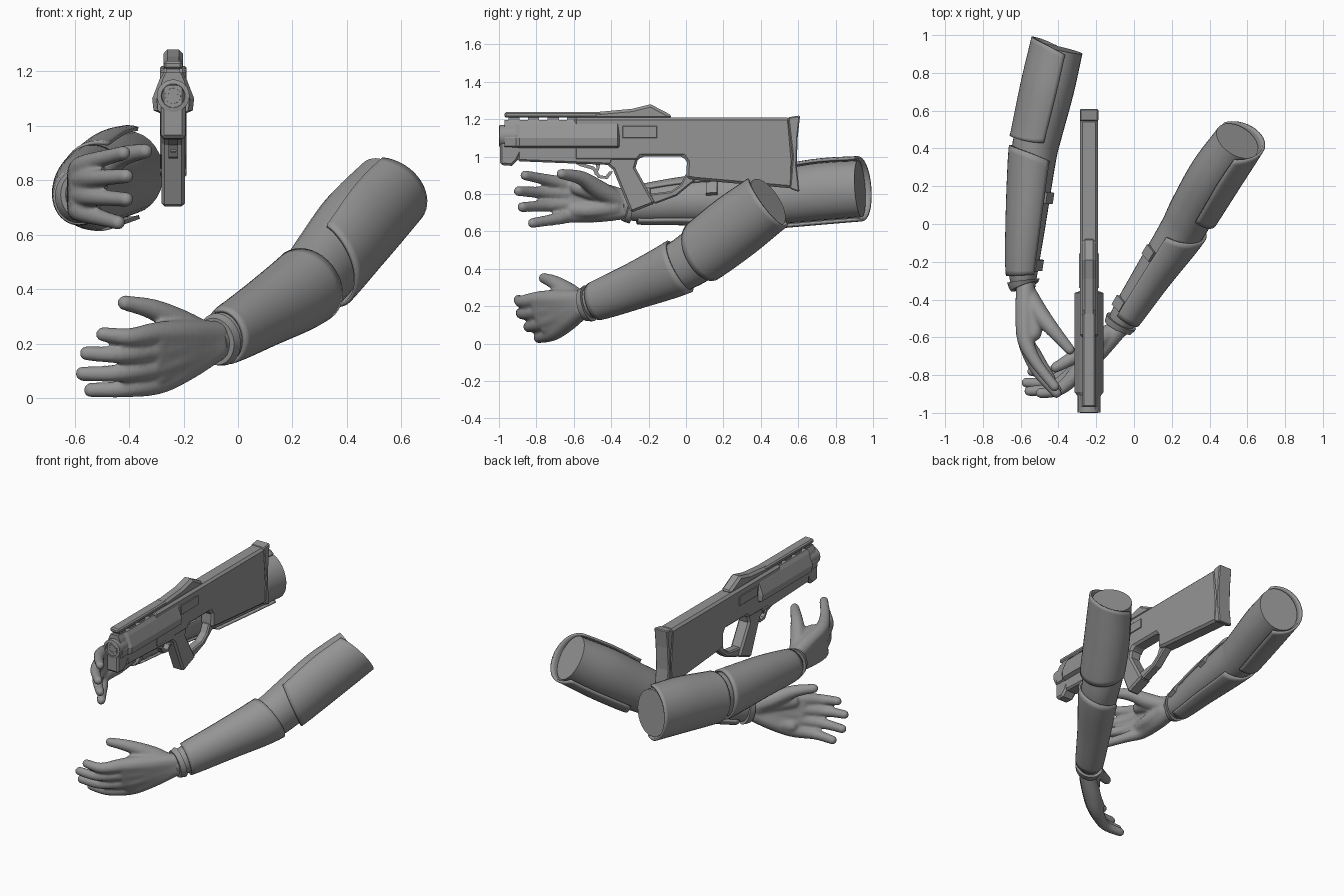
import bpy, bmesh, math
from mathutils import Vector

if "Cube" in bpy.data.objects:
    bpy.data.objects.remove(bpy.data.objects["Cube"])

grey = bpy.data.materials.new("matte_grey")
grey.diffuse_color = (0.3, 0.3, 0.3, 1)
grey.use_nodes = True
grey.node_tree.nodes["Principled BSDF"].inputs["Base Color"].default_value = grey.diffuse_color
GX = -0.238  # centre plane of the rifle


def finish(name, bm, smooth=None):
    bmesh.ops.recalc_face_normals(bm, faces=bm.faces)
    me = bpy.data.meshes.new(name)
    bm.to_mesh(me)
    bm.free()
    me.materials.append(grey)
    ob = bpy.data.objects.new(name, me)
    bpy.context.collection.objects.link(ob)
    if smooth:
        bpy.ops.object.select_all(action='DESELECT')
        ob.select_set(True)
        bpy.context.view_layer.objects.active = ob
        bpy.ops.object.shade_smooth_by_angle(angle=math.radians(smooth))
    return ob


def prism(name, outline, half, bevel=0.0, x=GX):
    """Extrude a (y, z) outline sideways, symmetric about x."""
    bm = bmesh.new()
    f = bm.faces.new([bm.verts.new((x - half, y, z)) for y, z in outline])
    r = bmesh.ops.extrude_face_region(bm, geom=[f])
    bmesh.ops.translate(bm, vec=(2 * half, 0, 0),
                        verts=[v for v in r['geom'] if isinstance(v, bmesh.types.BMVert)])
    ob = finish(name, bm)
    if bevel:
        m = ob.modifiers.new("chamfer", 'BEVEL')
        m.width, m.segments = bevel, 1
        m.limit_method, m.angle_limit = 'ANGLE', math.radians(50)
    return ob


def loft(name, rings, caps=True, closed=True, smooth=None):
    bm = bmesh.new()
    rows = [[bm.verts.new(p) for p in r] for r in rings]
    n = len(rows[0])
    for a, b in zip(rows, rows[1:]):
        for i in range(n if closed else n - 1):
            j = (i + 1) % n
            bm.faces.new((a[i], a[j], b[j], b[i]))
    if caps:
        bm.faces.new(rows[0])
        bm.faces.new(rows[-1])
    return finish(name, bm, smooth)


def rect(y0, y1, z0, z1):
    return [(y0, z0), (y1, z0), (y1, z1), (y0, z1)]


# ---------- rifle ----------
prism("stock", [(-.6, 1.21), (.555, 1.21), (.575, .98), (.57, .83), (.05, .875), (0, .885),
                (.005, .97), (-.015, 1.0), (-.24, 1.0), (-.26, .975), (-.6, .975)], .048, .014)
prism("butt_plate", [(.545, 1.21), (.61, 1.22), (.597, 1.1), (.592, .95), (.607, .81),
                     (.555, .828), (.57, 1.0)], .049, .006)
prism("grip", [(-.46, .99), (-.39, .93), (-.295, .70), (-.165, .75), (-.27, .94), (-.25, 1.01),
               (-.4, 1.02)], .043, .012)
prism("grip_loop", [(-.2, .80), (-.08, .815), (-.03, .85), (0, .91), (.06, .88), (.01, .84),
                    (-.05, .79), (-.17, .745)], .03, .008)
prism("lower_receiver", [(-.9, 1.08), (-.9, .975), (-.4, .955), (-.36, 1.08)], .046, .01)


# wide faceted handguard with a blunt back end
def hexring(y, k):
    half = [(.035, 1.195), (.05, 1.17), (.077, 1.10), (.072, 1.056), (.045, 1.045)]
    pts = [(w * k, z) for w, z in half]
    return [(GX + w, y, z) for w, z in pts] + [(GX - w, y, z) for w, z in reversed(pts)]


loft("handguard", [hexring(-.97, .78), hexring(-.91, .8), hexring(-.89, 1), hexring(-.365, 1),
                   hexring(-.355, .64)])
prism("muzzle_block", [(-.995, 1.16), (-.995, .955), (-.93, .95), (-.90, .98), (-.86, 1.06),
                       (-.86, 1.16)], .045, .012)


def circle(y, r):
    return [(GX + r * math.cos(i * math.tau / 24), y, 1.11 + r * math.sin(i * math.tau / 24))
            for i in range(24)]


loft("muzzle", [circle(y, r) for y, r in ((-.88, .06), (-.997, .06), (-1.0, .044), (-.985, .04),
     (-.985, .03), (-.997, .028), (-.997, .018), (-.95, .016))], smooth=30)
prism("top_rail", rect(-.97, -.45, 1.208, 1.237), .034, .008)
for i in range(5):
    prism("rail_foot", rect(-.95 + i * .105, -.89 + i * .105, 1.18, 1.21), .026)
prism("rear_sight", [(-.5, 1.2), (-.49, 1.237), (-.29, 1.255), (-.19, 1.28), (-.085, 1.225),
                     (-.075, 1.2)], .036, .016)
for s in (-1, 1):
    prism("side_plate", rect(-.34, -.155, 1.10, 1.163), .004, .002, GX + s * .05)
prism("trigger", [(-.49, .98), (-.455, .98), (-.465, .93), (-.48, .90), (-.49, .905), (-.478, .94)], .01)
prism("trigger_guard", [(-.62, .98), (-.57, .95), (-.5, .93), (-.47, .885), (-.42, .88), (-.39, .92),
                        (-.41, .92), (-.43, .895), (-.46, .90), (-.49, .945), (-.56, .967)], .018)


# ---------- arms ----------
def sample(keys, t):
    """Smooth curve through keys; returns the value at t."""
    i = max(0, min(len(keys) - 2, int(math.floor(t))))
    u = t - i
    k = [Vector(keys[max(0, min(len(keys) - 1, i + d))]) for d in (-1, 0, 1, 2)]
    return 0.5 * (2 * k[1] + (k[2] - k[0]) * u + (2 * k[0] - 5 * k[1] + 4 * k[2] - k[3]) * u * u
                  + (3 * k[1] - k[0] - 3 * k[2] + k[3]) * u ** 3)


def on_arm(keys, t, a, off=0.0):
    p = sample(keys, t)
    d = (sample(keys, t + .05) - sample(keys, t - .05)).to_3d().normalized()
    side = d.cross(Vector((0, 0, 1))).normalized()
    up = side.cross(d)
    return p.to_3d() + side * math.cos(a) * (p[3] + off) + up * math.sin(a) * (p[3] * 1.17 + off)


def sleeve(name, keys, t0, t1, off=0.0, n=28):
    steps = max(4, int((t1 - t0) * 6))
    return loft(name, [[on_arm(keys, t0 + (t1 - t0) * s / steps, i * math.tau / n, off)
                        for i in range(n)] for s in range(steps + 1)], smooth=40)


def shell(name, keys, t0, t1, centre, spread, flare0, flare1, off):
    """Open armour plate wrapped around the arm, longest along its middle line."""
    rings = []
    for s in range(15):
        ring = []
        for i in range(29):
            q = i / 14 - 1
            c = math.cos(q * math.pi / 2)
            a0, a1 = t0 - flare0 * c, t1 + flare1 * c
            ring.append(on_arm(keys, a0 + (a1 - a0) * s / 14, centre + q * spread, off))
        rings.append(ring)
    ob = loft(name, rings, caps=False, closed=False, smooth=40)
    m = ob.modifiers.new("thickness", 'SOLIDIFY')
    m.thickness, m.offset = .014, 0


def clip(name, keys, t, a):
    bm = bmesh.new()
    bmesh.ops.create_cube(bm, size=1)
    c = on_arm(keys, t, a, .003)
    d = (on_arm(keys, t + .1, a) - on_arm(keys, t - .1, a)).normalized()
    n = (c - sample(keys, t).to_3d()).normalized()
    w = d.cross(n)
    for v in bm.verts:
        v.co = c + d * v.co.x * .06 + w * v.co.y * .07 + n * v.co.z * .026
    finish(name, bm)


def hand(name, fingers, extras):
    """Chains of balls along each finger and between them in the palm, fused into one skin."""
    webs = [[(Vector(a) + Vector(b)) / 2 for a, b in zip(f[:3], g[:3])]
            for f, g in zip(fingers, fingers[1:])]
    bm = bmesh.new()
    for path in fingers + webs + extras:
        steps = (len(path) - 1) * 9
        for s in range(steps + 1):
            p = sample(path, s * (len(path) - 1) / steps)
            r = bmesh.ops.create_icosphere(bm, subdivisions=2, radius=p[3])
            bmesh.ops.translate(bm, verts=r['verts'], vec=p.to_3d())
    ob = finish(name, bm, 180)
    m = ob.modifiers.new("fuse", 'REMESH')
    m.mode, m.voxel_size, m.use_smooth_shade = 'VOXEL', .008, True
    m = ob.modifiers.new("soften", 'SMOOTH')
    m.factor, m.iterations = .5, 8


def arm(side, keys, centre, fore_end, upper_centre, upper_start):
    sleeve(side + "_sleeve", keys, 0, 6)
    sleeve(side + "_wrist_band", keys, .25, .7, .018)
    shell(side + "_forearm_plate", keys, 1.0, fore_end, centre, 2.25, .08, .25, .01)
    shell(side + "_upper_arm_plate", keys, upper_start, 5.9, upper_centre, 1.85, .3, .35, .016)
    for t in (1.25, 2.4):
        clip(side + "_plate_clip", keys, t, centre + math.pi + (.5 if centre > 1 else -.5))


left = [(-.575, -.34, .745, .056), (-.587, -.26, .742, .076), (-.566, 0, .763, .098),
        (-.53, .36, .773, .12), (-.505, .48, .783, .124), (-.448, .72, .813, .132),
        (-.40, .93, .828, .13), (-.385, 1.0, .833, .13)]
right = [(-.09, -.56, .205, .056), (-.045, -.48, .228, .076), (.095, -.265, .312, .094),
         (.245, -.045, .408, .116), (.315, .08, .485, .125), (.425, .265, .626, .132),
         (.547, .44, .757, .124), (.582, .50, .797, .124)]
arm("left", left, math.pi, 2.95, math.pi, 3.85)
arm("right", right, -.3, 2.95, -.6, 4.15)

# hands: wrist, palm, knuckle, middle joint and tip of each finger
lh = []
for zk, zt, yt, xt in ((.845, .90, -.86, -.42), (.80, .815, -.895, -.41),
                       (.745, .73, -.875, -.41), (.69, .645, -.82, -.44)):
    zw = .745 + (zk - .77) * .4
    lh.append([(-.575, -.33, zw, .05), (-.577, -.46, (zw + zk) / 2, .054), (-.575, -.61, zk, .045),
               (-.52, yt + .13, (zk + zt) / 2, .034), (xt, yt, zt, .028)])
# thumb, its web and the heel of the palm
hand("left_hand", lh, [
    [(-.565, -.36, .765, .048), (-.51, -.46, .82, .052), (-.43, -.56, .885, .040),
     (-.34, -.665, .907, .029)],
    [(-.56, -.40, .78, .05), (-.53, -.50, .815, .05), (-.53, -.58, .835, .042)],
    [(-.56, -.38, .73, .05), (-.545, -.50, .715, .045), (-.56, -.60, .715, .045)]])

rh = []
for k, t in (((-.30, -.79, .235), (-.495, -.895, .235)), ((-.31, -.78, .175), (-.555, -.885, .165)),
             ((-.305, -.755, .115), (-.57, -.84, .09)), ((-.29, -.71, .06), (-.54, -.78, .03))):
    k, t = Vector(k), Vector(t)
    w = Vector((-.08, -.555, .21 + (k.z - .15) * .3))
    m = (k + t) / 2 + Vector((.0, -.035, -.01))
    rh.append([(*w, .05), (*w.lerp(k, .5), .056), (*k, .046), (*m, .034), (*t, .028)])
hand("right_hand", rh, [
    [(-.12, -.57, .23, .048), (-.20, -.62, .27, .053), (-.31, -.70, .325, .040),
     (-.415, -.76, .350, .029)],
    [(-.13, -.58, .22, .05), (-.21, -.66, .235, .052), (-.28, -.73, .24, .044)],
    [(-.11, -.58, .18, .05), (-.20, -.64, .12, .048), (-.29, -.70, .09, .046)]])
